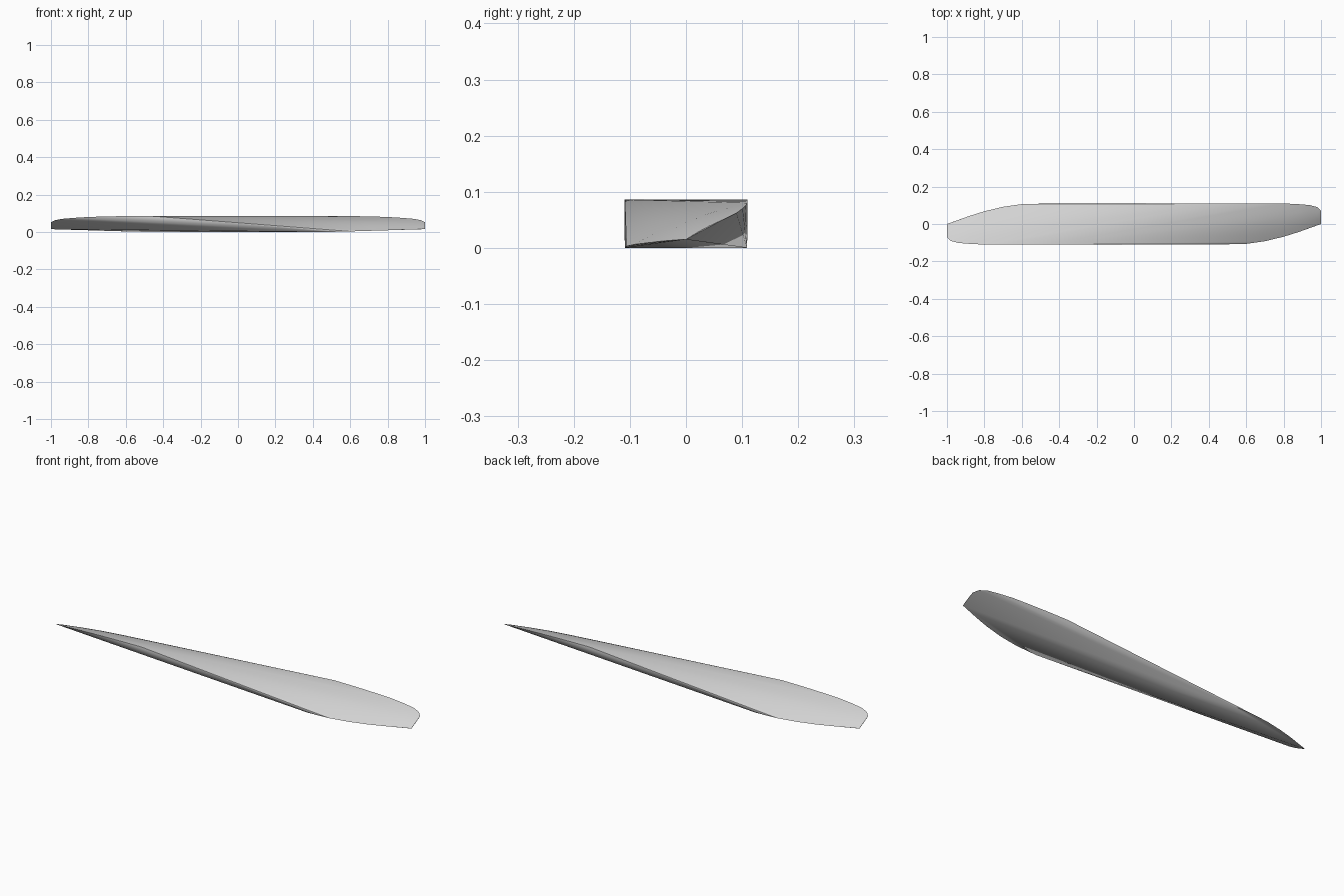
import bpy, bmesh, math

cube = bpy.data.objects.get("Cube")
if cube:
    bpy.data.objects.remove(cube, do_unlink=True)

# Blade stations: x, low edge (y, z), high edge (y, z), camber
STATIONS = [
    (0.48, -0.109, 0.000, 0.109, 0.086, 0.012),
    (0.60, -0.106, 0.003, 0.110, 0.085, 0.012),
    (0.70, -0.092, 0.006, 0.110, 0.083, 0.011),
    (0.80, -0.068, 0.009, 0.110, 0.080, 0.009),
    (0.88, -0.043, 0.012, 0.106, 0.075, 0.007),
    (0.94, -0.021, 0.014, 0.101, 0.070, 0.005),
    (0.98, -0.007, 0.015, 0.090, 0.062, 0.004),
    (1.00, 0.000, 0.015, 0.070, 0.052, 0.002),
]
STEPS = 10

# Cambered sections of one blade, repeated half a turn around for the other
bm = bmesh.new()
for x, y0, z0, y1, z1, camber in STATIONS:
    for i in range(STEPS + 1):
        t = i / STEPS
        bulge = camber * math.sin(math.pi * t)
        y = y0 + (y1 - y0) * t - bulge * 0.35
        z = z0 + (z1 - z0) * t + bulge * 0.9
        for side in (1, -1):
            bm.verts.new((side * x, side * y, min(z, 0.086)))

# Stretch a single skin around both blades
result = bmesh.ops.convex_hull(bm, input=bm.verts)
loose = [v for v in bm.verts if not v.link_faces]
bmesh.ops.delete(bm, geom=loose, context="VERTS")
bmesh.ops.recalc_face_normals(bm, faces=bm.faces)

mesh = bpy.data.meshes.new("twisted_blade")
bm.to_mesh(mesh)
bm.free()
blade = bpy.data.objects.new("twisted_blade", mesh)
bpy.context.collection.objects.link(blade)

# Plain grey finish
grey = bpy.data.materials.new("light_grey")
grey.use_nodes = True
colour = (0.65, 0.65, 0.65, 1)
grey.diffuse_color = colour
grey.node_tree.nodes["Principled BSDF"].inputs["Base Color"].default_value = colour
mesh.materials.append(grey)

bpy.ops.object.select_all(action="DESELECT")
blade.select_set(True)
bpy.context.view_layer.objects.active = blade
bpy.ops.object.shade_smooth_by_angle(angle=math.radians(30))
